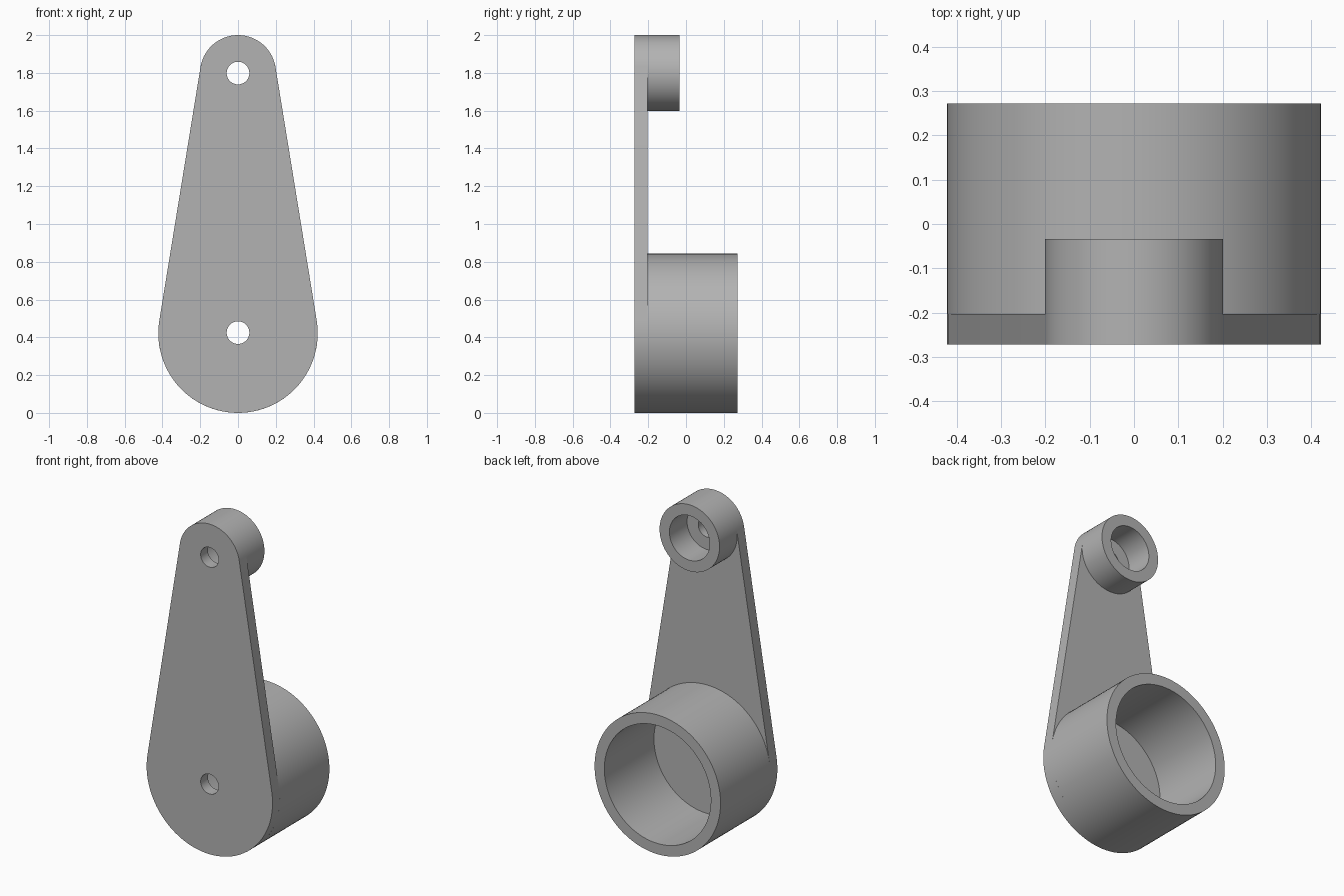
import bpy, bmesh
from math import sin, cos, pi, asin, radians

if "Cube" in bpy.data.objects:
    bpy.data.objects.remove(bpy.data.objects["Cube"], do_unlink=True)

FRONT, PLATE_BACK = -0.272, -0.203
BIG_Z, BIG_R = 0.422, 0.422
SMALL_Z, SMALL_R = 1.799, 0.201
HOLE_R = 0.06
SEGMENTS = 96

grey = bpy.data.materials.new("plain_grey")
grey.use_nodes = True
colour = (0.45, 0.45, 0.45, 1)
grey.diffuse_color = colour
grey.node_tree.nodes["Principled BSDF"].inputs["Base Color"].default_value = colour


def arc(z, r, start, end, steps):
    """Points of an arc in the x-z plane, both ends included."""
    angles = [start + (end - start) * i / steps for i in range(steps + 1)]
    return [(r * cos(a), z + r * sin(a)) for a in angles]


def circle(z, r, steps=SEGMENTS):
    return arc(z, r, 0, 2 * pi, steps)[:-1]


def extruded_part(name, loops, y0, y1):
    """Solid from an outer loop with holes, extruded along y."""
    bm = bmesh.new()
    edges = []
    for loop in loops:
        verts = [bm.verts.new((x, y0, z)) for x, z in loop]
        edges += [bm.edges.new((v, verts[i - 1])) for i, v in enumerate(verts)]
    bmesh.ops.triangle_fill(bm, edges=edges, use_beauty=True, use_dissolve=False)
    ext = bmesh.ops.extrude_face_region(bm, geom=bm.faces[:], use_keep_orig=True)
    moved = [g for g in ext["geom"] if isinstance(g, bmesh.types.BMVert)]
    bmesh.ops.translate(bm, verts=moved, vec=(0, y1 - y0, 0))
    bmesh.ops.recalc_face_normals(bm, faces=bm.faces[:])
    mesh = bpy.data.meshes.new(name)
    bm.to_mesh(mesh)
    bm.free()
    mesh.materials.append(grey)
    obj = bpy.data.objects.new(name, mesh)
    bpy.context.collection.objects.link(obj)
    bpy.ops.object.select_all(action="DESELECT")
    obj.select_set(True)
    bpy.context.view_layer.objects.active = obj
    bpy.ops.object.shade_smooth_by_angle(angle=radians(30))
    return obj


# Tapered arm plate: two arcs joined by tangent lines, with two through holes
tangent = asin((BIG_R - SMALL_R) / (SMALL_Z - BIG_Z))
outline = (arc(SMALL_Z, SMALL_R, tangent, pi - tangent, SEGMENTS // 2)
           + arc(BIG_Z, BIG_R, pi - tangent, 2 * pi + tangent, SEGMENTS // 2))
holes = [circle(z, HOLE_R, 48) for z in (BIG_Z + 0.003, SMALL_Z)]
extruded_part("arm_plate", [outline] + holes, FRONT, PLATE_BACK)

# Round collars standing on the back of the plate
extruded_part("large_collar", [circle(BIG_Z, BIG_R), circle(BIG_Z, 0.357)],
              PLATE_BACK, 0.272)
extruded_part("small_collar", [circle(SMALL_Z, SMALL_R), circle(SMALL_Z, 0.135)],
              PLATE_BACK, -0.034)
